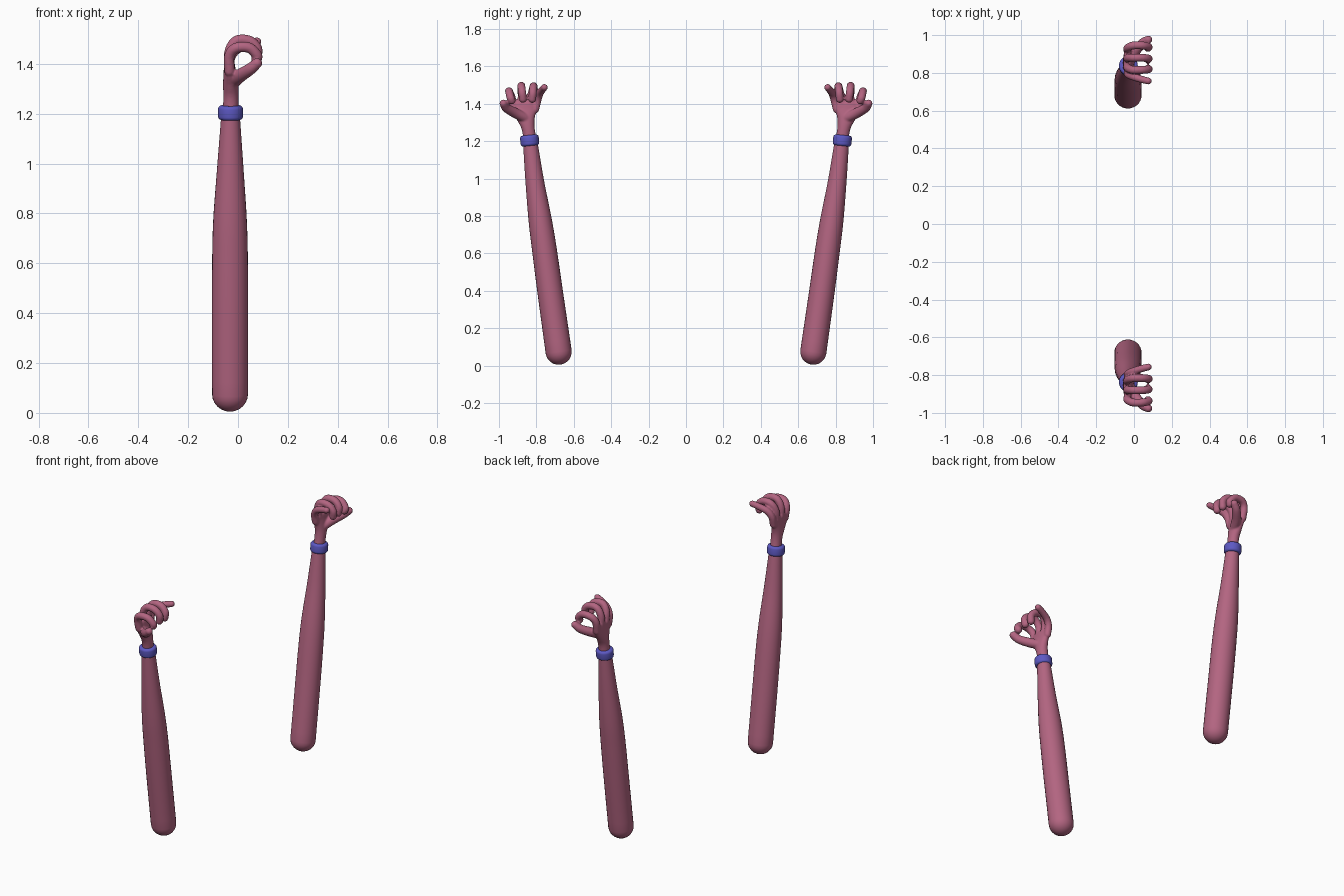
import bpy, bmesh, math
from mathutils import Vector, Matrix

if "Cube" in bpy.data.objects:
    bpy.data.objects.remove(bpy.data.objects["Cube"])

SIDES = 28


def material(name, color):
    m = bpy.data.materials.new(name)
    m.diffuse_color = (*color, 1)
    m.use_nodes = True
    m.node_tree.nodes["Principled BSDF"].inputs["Base Color"].default_value = m.diffuse_color
    return m


skin = material("skin_pink", (0.45, 0.13, 0.22))
blue = material("cuff_blue", (0.11, 0.10, 0.55))


def catmull(rows, steps=6):
    """Smoothly interpolate rows of (x, y, z, r1, r2)."""
    pts = [Vector(r) for r in rows]
    out = []
    for i in range(len(pts) - 1):
        b, c = pts[i], pts[i + 1]
        a = pts[i - 1] if i else b * 2 - c
        d = pts[i + 2] if i + 2 < len(pts) else c * 2 - b
        for s in range(steps):
            t = s / steps
            out.append(0.5 * (2 * b + (c - a) * t + (2 * a - 5 * b + 4 * c - d) * t * t
                              + (3 * b - a - 3 * c + d) * t ** 3))
    return out + [pts[-1]]


def tube(bm, rows, ref):
    """Round-ended elliptical tube; r1 lies along ref, r2 across it."""
    path = catmull(rows)
    centres = [Vector(p[:3]) for p in path]
    n = len(path)
    rings = []
    for i, p in enumerate(path):
        t = (centres[min(i + 1, n - 1)] - centres[max(i - 1, 0)]).normalized()
        rings.append((centres[i], t, p[3], p[4]))

    def cap(ring, sign):
        c, t, r1, r2 = ring
        res = []
        for k in range(1, 7):
            a = math.radians(k * 14.6)
            f = math.cos(a)
            res.append((c + t * sign * min(r1, r2) * math.sin(a), t, r1 * f, r2 * f))
        return res

    rings = cap(rings[0], -1)[::-1] + rings + cap(rings[-1], 1)
    loops = []
    for c, t, r1, r2 in rings:
        u = (Vector(ref) - t * t.dot(Vector(ref))).normalized()
        v = t.cross(u)
        loops.append([bm.verts.new(c + u * r1 * math.cos(a) + v * r2 * math.sin(a))
                      for a in (2 * math.pi * k / SIDES for k in range(SIDES))])
    for A, B in zip(loops, loops[1:]):
        for k in range(SIDES):
            j = (k + 1) % SIDES
            bm.faces.new((A[k], A[j], B[j], B[k]))
    bm.faces.new(loops[0][::-1])
    bm.faces.new(loops[-1])


def finish(bm, name, mat):
    bmesh.ops.recalc_face_normals(bm, faces=bm.faces)
    for f in bm.faces:
        f.smooth = True
    me = bpy.data.meshes.new(name)
    bm.to_mesh(me)
    bm.free()
    me.materials.append(mat)
    ob = bpy.data.objects.new(name, me)
    bpy.context.collection.objects.link(ob)
    return ob


def mirror(ob):
    m = ob.modifiers.new("mirror", 'MIRROR')
    m.use_axis = (False, True, False)


# tapered arms
bm = bmesh.new()
tube(bm, [(-.032, .681, .075, .072, .070), (-.032, .727, .40, .0725, .068),
          (-.032, .757, .62, .0715, .066), (-.032, .780, .78, .067, .062),
          (-.031, .808, .98, .053, .050), (-.030, .830, 1.17, .039, .040),
          (-.030, .834, 1.20, .037, .038)], (1, 0, 0))
mirror(finish(bm, "arms", skin))

# wrist cuffs, tilted along the arm
bm = bmesh.new()
bmesh.ops.create_cone(bm, cap_ends=True, segments=40, radius1=.050, radius2=.050, depth=.058,
                      matrix=Matrix.Translation((-.030, .836, 1.204)) @ Matrix.Rotation(-.10, 4, 'X'))
cuff = finish(bm, "wrist_cuffs", blue)
bev = cuff.modifiers.new("bevel", 'BEVEL')
bev.width, bev.segments, bev.limit_method = .014, 4, 'ANGLE'
mirror(cuff)

# hands: palm, fingers and thumb fused together
bm = bmesh.new()
tube(bm, [(-.030, .833, 1.20, .031, .035), (-.028, .844, 1.27, .031, .035),
          (-.030, .855, 1.32, .030, .048), (-.033, .862, 1.365, .025, .070),
          (-.034, .860, 1.395, .022, .078)], (1, 0, 0))

# curled fingers: (root y, bend y, tip y, height offset)
curl = [(-.034, 1.37, 0), (-.034, 1.445, .5), (-.006, 1.488, 1),
        (.045, 1.488, 1), (.076, 1.458, 1), (.074, 1.425, .3)]
for root, bend, tip, dz in [(.918, .945, .932, -.024), (.878, .880, .872, .004),
                            (.838, .816, .822, .002)]:
    ys = [root, (root + bend) / 2, bend, bend, (bend + tip) / 2, tip]
    tube(bm, [(x, y, z + dz * w, .021, .021) for (x, z, w), y in zip(curl, ys)], (0, 1, 0))

# little finger points outward
tube(bm, [(-.034, .805, 1.37, .020, .020), (-.032, .793, 1.42, .020, .020),
          (-.010, .782, 1.455, .020, .020), (.032, .768, 1.475, .019, .019),
          (.076, .757, 1.488, .018, .018)], (0, 1, 0))

# thumb
tube(bm, [(-.022, .860, 1.325, .027, .027), (.008, .915, 1.352, .027, .027),
          (.048, .960, 1.378, .024, .024), (.076, .976, 1.402, .021, .021)], (0, 0, 1))

hand = finish(bm, "hands", skin)
rem = hand.modifiers.new("fuse", 'REMESH')
rem.mode, rem.voxel_size, rem.use_smooth_shade = 'VOXEL', .005, True
sm = hand.modifiers.new("soften", 'SMOOTH')
sm.factor, sm.iterations = .5, 4
mirror(hand)
